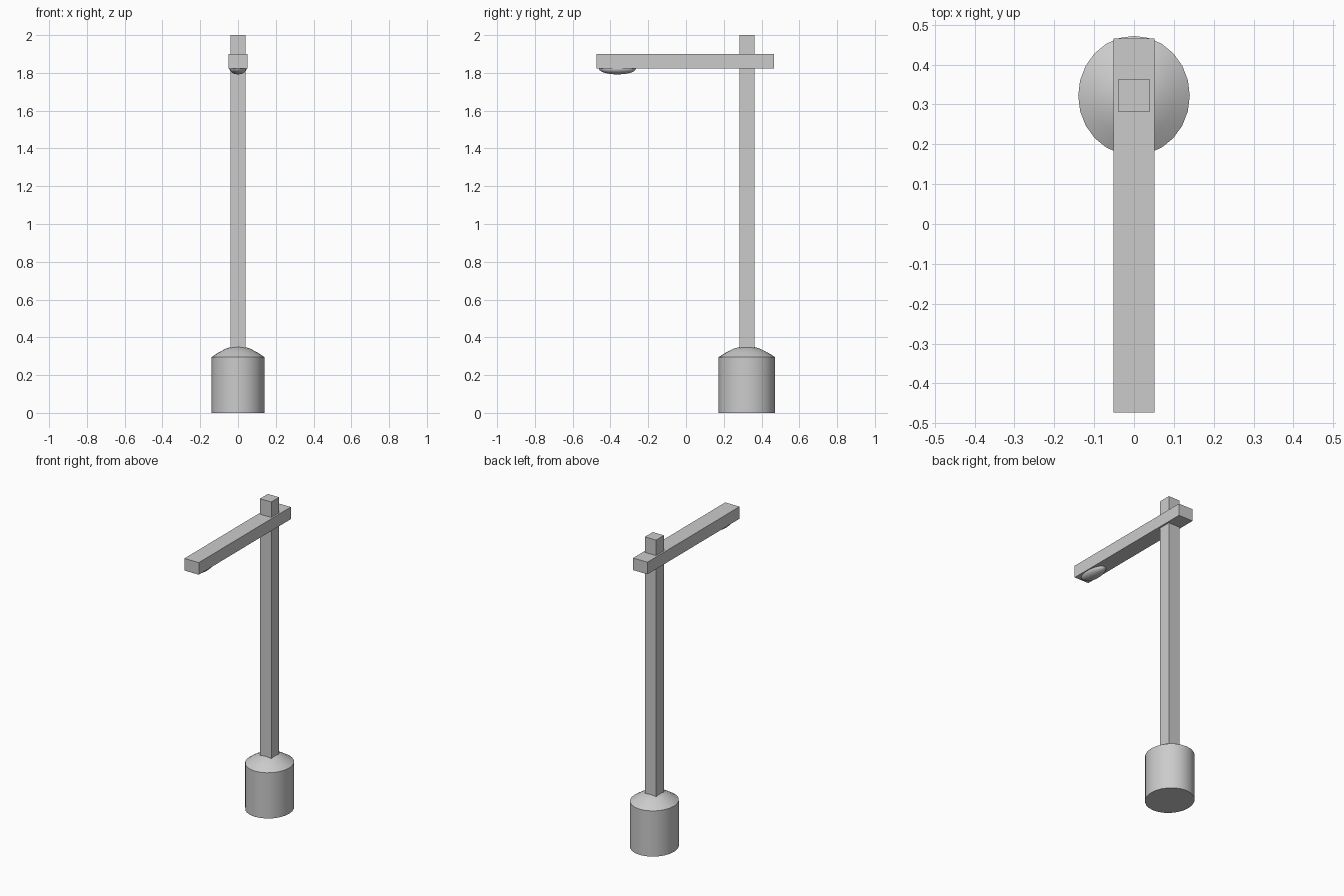
import bpy, bmesh
from math import sin, cos, pi

if "Cube" in bpy.data.objects:
    bpy.data.objects.remove(bpy.data.objects["Cube"])

POST_Y = 0.322


def make_object(name, bm, smooth=False):
    bmesh.ops.recalc_face_normals(bm, faces=bm.faces)
    mesh = bpy.data.meshes.new(name)
    bm.to_mesh(mesh)
    bm.free()
    obj = bpy.data.objects.new(name, mesh)
    bpy.context.collection.objects.link(obj)
    if smooth:
        bpy.ops.object.select_all(action='DESELECT')
        obj.select_set(True)
        bpy.context.view_layer.objects.active = obj
        bpy.ops.object.shade_smooth_by_angle(angle=pi / 6)
    return obj


def box(name, lo, hi):
    bm = bmesh.new()
    bmesh.ops.create_cube(bm, size=1)
    for v in bm.verts:
        v.co = [(a + b) / 2 + c * (b - a) for a, b, c in zip(lo, hi, v.co)]
    return make_object(name, bm)


def lathe(name, profile, rx, ry, y, sides):
    """Stack elliptical rings from (radius fraction, z) pairs and cap both ends."""
    bm = bmesh.new()
    rings = []
    for f, z in profile:
        rings.append([bm.verts.new((rx * f * sin(2 * pi * i / sides),
                                    y + ry * f * cos(2 * pi * i / sides), z))
                      for i in range(sides)])
    for a, b in zip(rings, rings[1:]):
        for i in range(sides):
            j = (i + 1) % sides
            bm.faces.new((a[i], a[j], b[j], b[i]))
    bm.faces.new(rings[0])
    bm.faces.new(rings[-1])
    return make_object(name, bm, smooth=True)


# Round footing with a low domed top
lathe("base", [(1, 0), (1, 0.295), (0.72, 0.321), (0.45, 0.341),
               (0.22, 0.35), (0.02, 0.353)], 0.14, 0.15, POST_Y, 24)

# Square upright post
box("post", (-0.04, POST_Y - 0.04, 0.2), (0.04, POST_Y + 0.04, 2.0))

# Horizontal arm reaching to the front
box("arm", (-0.051, -0.473, 1.822), (0.051, 0.466, 1.9))

# Flattened oval lamp under the arm tip
lamp = [(max(0.02, sin(pi * k / 12)), 1.822 - 0.03 * cos(pi * k / 12))
        for k in range(13)]
lathe("lamp", lamp, 0.045, 0.098, -0.363, 24)
